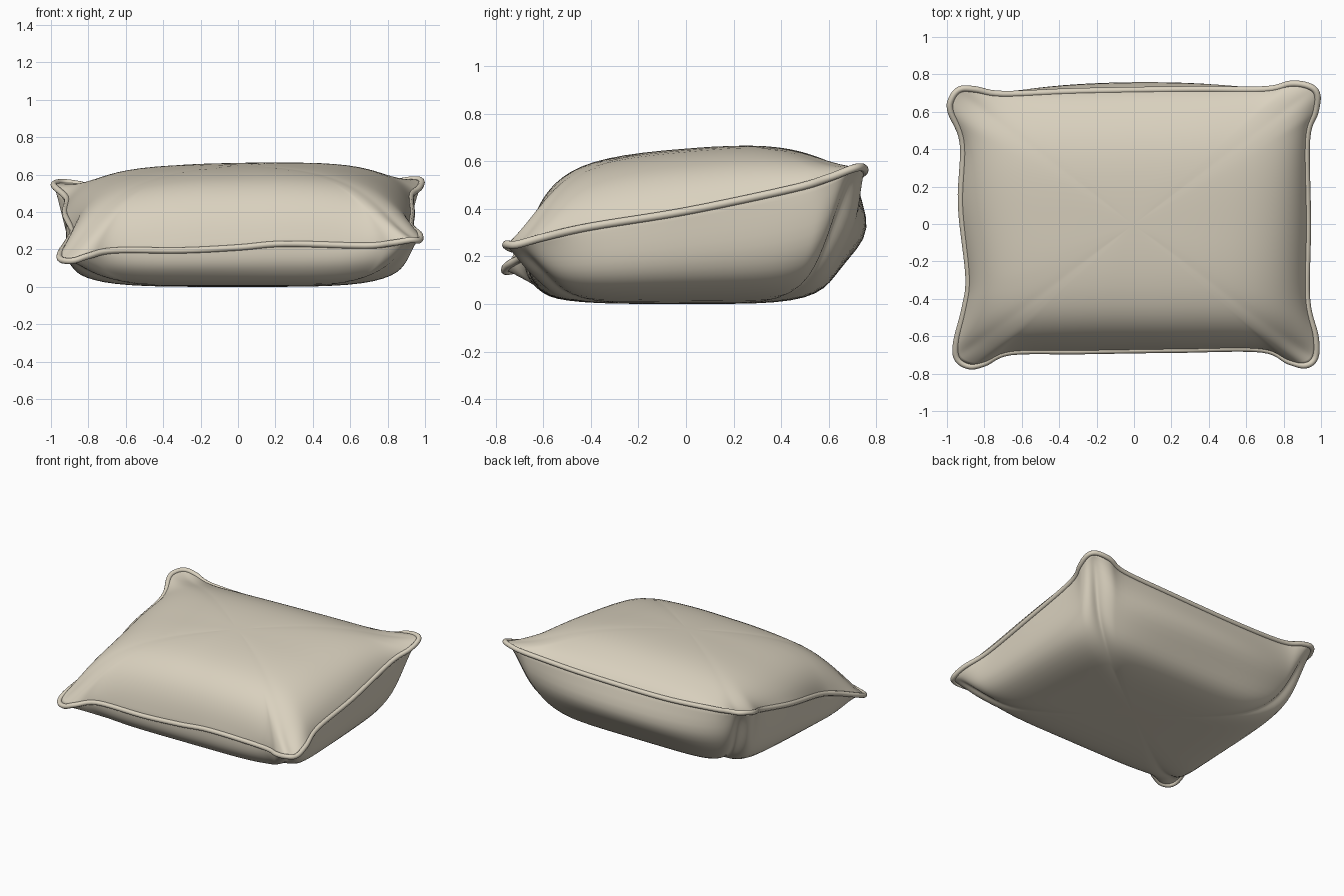
import bpy, bmesh, math
from mathutils import Vector

if "Cube" in bpy.data.objects:
    bpy.data.objects.remove(bpy.data.objects["Cube"])

# Seam path, counter-clockwise from the front left corner (x, y, z)
SEAM = [
    (-.945, -.72, .145), (-.88, -.76, .14), (-.80, -.745, .165), (-.66, -.685, .195),
    (-.30, -.68, .195), (.0, -.675, .21), (.25, -.672, .23), (.68, -.67, .22),
    (.83, -.735, .235), (.92, -.755, .25), (.97, -.71, .25), (.97, -.60, .28),
    (.925, -.40, .325), (.93, .0, .39), (.925, .45, .485), (.97, .60, .53),
    (.98, .69, .565), (.94, .735, .575), (.84, .75, .56), (.70, .72, .53),
    (.30, .72, .51), (-.30, .71, .50), (-.70, .695, .52), (-.85, .72, .55),
    (-.93, .72, .56), (-.975, .67, .555), (-.98, .60, .535), (-.915, .43, .47),
    (-.925, .10, .39), (-.885, -.28, .30), (-.905, -.45, .25), (-.95, -.63, .18)]
# Fullness and plan spread, from the seam (t = 1) to the middle (t = 0)
TOP_FULL = [(0, 1), (.2, 1), (.4, .975), (.58, .92), (.7, .84), (.8, .71), (.87, .57), (.93, .39), (.97, .21), (1, 0)]
LOW_FULL = [(0, 1), (.4, 1), (.55, .985), (.7, .92), (.8, .81), (.85, .7), (.9, .52), (.95, .28), (1, 0)]
LOW_SPREAD = [(0, 0), (.4, .44), (.55, .62), (.7, .79), (.8, .90), (.85, .95), (.9, .985), (.95, .995), (1, 1)]
STEPS = [1, .985, .97, .95, .93, .91, .89, .87, .845, .82, .79, .75, .7, .64, .57, .48, .38, .26, .13]


def lookup(table, t):
    for (a, fa), (b, fb) in zip(table, table[1:]):
        if t <= b:
            return fa + (fb - fa) * (t - a) / (b - a)
    return table[-1][1]


def smooth_loop(points, n):
    out, pts = [], [Vector(p) for p in points]
    for i in range(len(pts)):
        p0, p1, p2, p3 = (pts[(i + k - 1) % len(pts)] for k in range(4))
        for j in range(n):
            t = j / n
            out.append(.5 * (2 * p1 + (p2 - p0) * t + (2 * p0 - 5 * p1 + 4 * p2 - p3) * t * t
                             + (3 * p1 - p0 - 3 * p2 + p3) * t ** 3))
    return out


def cushion_point(s, t, top):
    # The eared seam outline melts into a plain rectangle further in
    u, v = abs(s.x) / .93, abs(s.y) / .70
    m = max(u, v)
    u, v = u / m, v / m
    w = t ** 9
    p = Vector((s.x / m, s.y / m, 0)).lerp(Vector((s.x, s.y, 0)), w)
    if top:
        full = lookup(TOP_FULL, t * u) * lookup(TOP_FULL, t * v)
        x, y = p.x * t, p.y * t
    else:
        full = lookup(LOW_FULL, t * u) * lookup(LOW_FULL, t * v)
        corner = .85 * min(u, v) ** 6
        spread = lookup(LOW_SPREAD, t) * (1 - corner) + t * corner
        bump = math.exp(-((t - .925) / .045) ** 2) * (1 - u * u) * v ** 4
        taper = math.exp(-((t - .84) / .09) ** 2) * v ** 4
        x = p.x * spread
        y = p.y * (spread + bump * (.12 if s.y > 0 else 0) - taper * (.03 if s.y > 0 else .05))
    plane = .365 + .24 * p.y * t + .03 * p.x * t
    base = plane + (s.z - plane) * w
    if not top:
        return Vector((x, y, base * (1 - full)))
    ceiling = .652 + .075 * y + .02 * x - .4 * max(0, y - .25) ** 2
    return Vector((x, y, base + (ceiling - base) * full))


fabric = bpy.data.materials.new("beige fabric")
fabric.diffuse_color = (.70, .64, .52, 1)
fabric.use_nodes = True
fabric.node_tree.nodes["Principled BSDF"].inputs["Base Color"].default_value = fabric.diffuse_color
loop = smooth_loop(SEAM, 6)

# Pillow body: top and bottom skins sharing the seam loop
bm = bmesh.new()
seam = [bm.verts.new(p) for p in loop]
count = len(loop)
for top in (True, False):
    prev = seam
    for t in STEPS[1:]:
        ring = [bm.verts.new(cushion_point(p, t, top)) for p in loop]
        for i in range(count):
            j = (i + 1) % count
            bm.faces.new((prev[i], prev[j], ring[j], ring[i]))
        prev = ring
    mid = bm.verts.new((0, 0, .652 if top else 0))
    for i in range(count):
        bm.faces.new((prev[i], prev[(i + 1) % count], mid))
# Relax the skins a little, keeping the seam
fixed = set(seam)
soft = [v for v in bm.verts if v not in fixed]
for _ in range(8):
    bmesh.ops.smooth_vert(bm, verts=soft, factor=.4, use_axis_x=True, use_axis_y=True, use_axis_z=True)
bmesh.ops.recalc_face_normals(bm, faces=bm.faces)
mesh = bpy.data.meshes.new("pillow_body")
bm.to_mesh(mesh)
bm.free()
body = bpy.data.objects.new("pillow_body", mesh)
bpy.context.collection.objects.link(body)

# Piping: a thin round cord along the seam
SIDES, RADIUS = 10, .017
bm = bmesh.new()
rings = []
for i, p in enumerate(loop):
    along = (loop[(i + 1) % count] - loop[i - 1]).normalized()
    out = along.cross(Vector((0, 0, 1))).normalized()
    up = out.cross(along)
    angles = [2 * math.pi * k / SIDES for k in range(SIDES)]
    rings.append([bm.verts.new(p + RADIUS * (out * math.cos(a) + up * math.sin(a))) for a in angles])
for i in range(count):
    a, b = rings[i], rings[(i + 1) % count]
    for k in range(SIDES):
        n = (k + 1) % SIDES
        bm.faces.new((a[k], b[k], b[n], a[n]))
bmesh.ops.recalc_face_normals(bm, faces=bm.faces)
mesh = bpy.data.meshes.new("piping")
bm.to_mesh(mesh)
bm.free()
piping = bpy.data.objects.new("piping", mesh)
bpy.context.collection.objects.link(piping)

for obj in (body, piping):
    obj.data.materials.append(fabric)
    for face in obj.data.polygons:
        face.use_smooth = True
